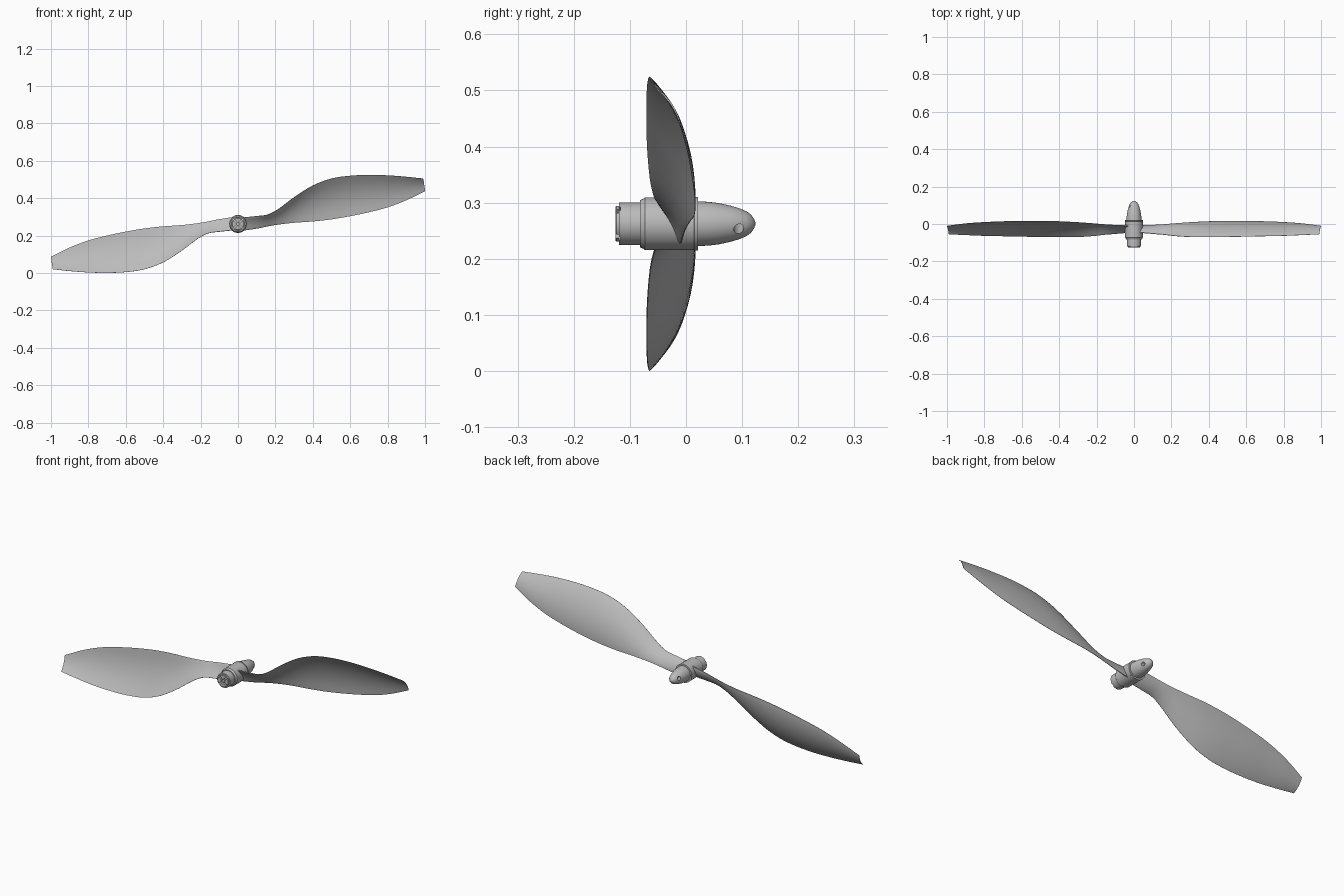
import bpy, bmesh, math
from mathutils import Vector, Matrix

if "Cube" in bpy.data.objects:
    bpy.data.objects.remove(bpy.data.objects["Cube"], do_unlink=True)

AXIS_Z = 0.2625
CENTRE = Vector((0, 0, AXIS_Z))

grey = bpy.data.materials.new("moulded grey")
grey.use_nodes = True
grey.diffuse_color = (0.5, 0.5, 0.5, 1)
grey.node_tree.nodes["Principled BSDF"].inputs["Base Color"].default_value = (0.5, 0.5, 0.5, 1)


def finish(bm, name):
    """Turn a bmesh into a named object."""
    bmesh.ops.recalc_face_normals(bm, faces=bm.faces)
    mesh = bpy.data.meshes.new(name)
    bm.to_mesh(mesh)
    bm.free()
    mesh.materials.append(grey)
    ob = bpy.data.objects.new(name, mesh)
    bpy.context.collection.objects.link(ob)
    return ob


def activate(ob):
    bpy.ops.object.select_all(action='DESELECT')
    ob.select_set(True)
    bpy.context.view_layer.objects.active = ob


def smooth(ob):
    activate(ob)
    bpy.ops.object.shade_smooth_by_angle(angle=math.radians(35))


def lathe(name, profile, steps=64):
    """Spin (y, radius) points around the hub axis."""
    bm = bmesh.new()
    verts = [bm.verts.new((r, y, AXIS_Z)) for y, r in profile]
    edges = [bm.edges.new(p) for p in zip(verts, verts[1:])]
    bmesh.ops.spin(bm, geom=verts + edges, cent=CENTRE, axis=(0, 1, 0),
                   angle=math.tau, steps=steps)
    bmesh.ops.remove_doubles(bm, verts=bm.verts, dist=1e-5)
    return finish(bm, name)


def box_cutter(size, place, turn):
    bm = bmesh.new()
    bmesh.ops.create_cube(bm, size=1, matrix=Matrix.Translation(place)
                          @ Matrix.Rotation(turn, 4, 'Y') @ Matrix.Diagonal((*size, 1)))
    return finish(bm, "slot_cutter")


def rod_cutter(radius, length, matrix):
    bm = bmesh.new()
    bmesh.ops.create_cone(bm, cap_ends=True, segments=24, radius1=radius,
                          radius2=radius, depth=length, matrix=matrix)
    return finish(bm, "hole_cutter")


def cut(ob, cutter):
    cutter.hide_render = True
    activate(ob)
    mod = ob.modifiers.new("cut", 'BOOLEAN')
    mod.operation, mod.solver, mod.object = 'DIFFERENCE', 'EXACT', cutter
    bpy.ops.object.modifier_apply(modifier=mod.name)
    bpy.data.objects.remove(cutter, do_unlink=True)


# Hub collar with chamfered front rim and thin rear flange
collar = lathe("hub_collar", [(-.082, 0), (-.082, .042), (-.075, .045), (-.073, .047),
                              (.014, .047), (.015, .048), (.021, .048), (.021, 0)])
smooth(collar)

# Front drive knob with crossed slots and shaft bore
knob = lathe("drive_knob", [(-.126, 0), (-.126, .030), (-.124, .032), (-.119, .032),
                            (-.119, .038), (-.08, .038), (-.08, 0)])
for turn in (45, -45):
    cut(knob, box_cutter((.09, .02, .009), (0, -.127, AXIS_Z), math.radians(turn)))
cut(knob, rod_cutter(.009, .05, Matrix.Translation((0, -.127, AXIS_Z))
                     @ Matrix.Rotation(math.pi / 2, 4, 'X')))
smooth(knob)

# Rounded spinner with a cross hole
spinner = lathe("spinner", [(.018, 0), (.018, .040), (.04, .039), (.06, .0365), (.08, .032),
                            (.095, .0275), (.108, .022), (.116, .016), (.121, .009),
                            (.1235, .003), (.124, 0)])
cut(spinner, rod_cutter(.009, .12, Matrix.Translation((0, .094, AXIS_Z))
                        @ Matrix.Rotation(math.radians(90 + 20), 4, 'Y')))
smooth(spinner)

# Blade stations: x, upper edge (y, z), lower edge (y, z), thickness
STATIONS = [
    (.02, -.045, .296, -.010, .226, .014),
    (.10, -.052, .304, -.006, .238, .012),
    (.16, -.057, .313, -.002, .250, .010),
    (.22, -.064, .345, .003, .260, .008),
    (.30, -.069, .405, .009, .269, .007),
    (.40, -.070, .468, .014, .276, .006),
    (.50, -.069, .505, .016, .287, .006),
    (.60, -.067, .520, .016, .304, .005),
    (.70, -.065, .5245, .014, .325, .005),
    (.80, -.063, .522, .010, .351, .004),
    (.90, -.059, .515, .003, .389, .004),
    (1.0, -.055, .505, -.010, .438, .003),
]


def blend(a, b, c, d, t):
    """Catmull-Rom blend of four stations."""
    return [.5 * (2*q + (r - p)*t + (2*p - 5*q + 4*r - s)*t*t + (3*q - p - 3*r + s)*t**3)
            for p, q, r, s in zip(a, b, c, d)]


def section(station, count=14):
    """Closed thin cambered ring of points across the blade."""
    x, uy, uz, ly, lz, thick = station
    upper, lower = Vector((x, uy, uz)), Vector((x, ly, lz))
    chord = lower - upper
    normal = Vector((0, -chord.z, chord.y)).normalized()
    back, front = [], []
    for i in range(count + 1):
        t = i / count
        mid = upper + chord * t + normal * chord.length * .36 * t * (1 - t)
        mid.x -= .010 * (1 - t) * max(0, (x - .8) / .2)
        half = normal * thick * (.12 + .38 * math.sqrt(4 * t * (1 - t)))
        back.append(mid + half)
        front.append(mid - half)
    return back + front[::-1]


def blade(name, turn):
    bm = bmesh.new()
    n, sub, rings = len(STATIONS), 4, []
    for i in range(n - 1):
        four = [STATIONS[min(max(k, 0), n - 1)] for k in range(i - 1, i + 3)]
        rings += [section(blend(*four, s / sub)) for s in range(sub)]
    rings.append(section(STATIONS[-1]))
    rings = [[bm.verts.new(p) for p in ring] for ring in rings]
    for a, b in zip(rings, rings[1:]):
        for j in range(len(a)):
            k = (j + 1) % len(a)
            bm.faces.new((a[j], a[k], b[k], b[j]))
    # Close both ends with quad strips
    for ring in (rings[0], rings[-1]):
        m = len(ring)
        for j in range(m // 2 - 1):
            bm.faces.new((ring[j], ring[j + 1], ring[m - 2 - j], ring[m - 1 - j]))
    bmesh.ops.rotate(bm, verts=bm.verts, cent=CENTRE,
                     matrix=Matrix.Rotation(turn, 3, 'Y'))
    smooth(finish(bm, name))


blade("left_blade", 0)
blade("right_blade", math.pi)
